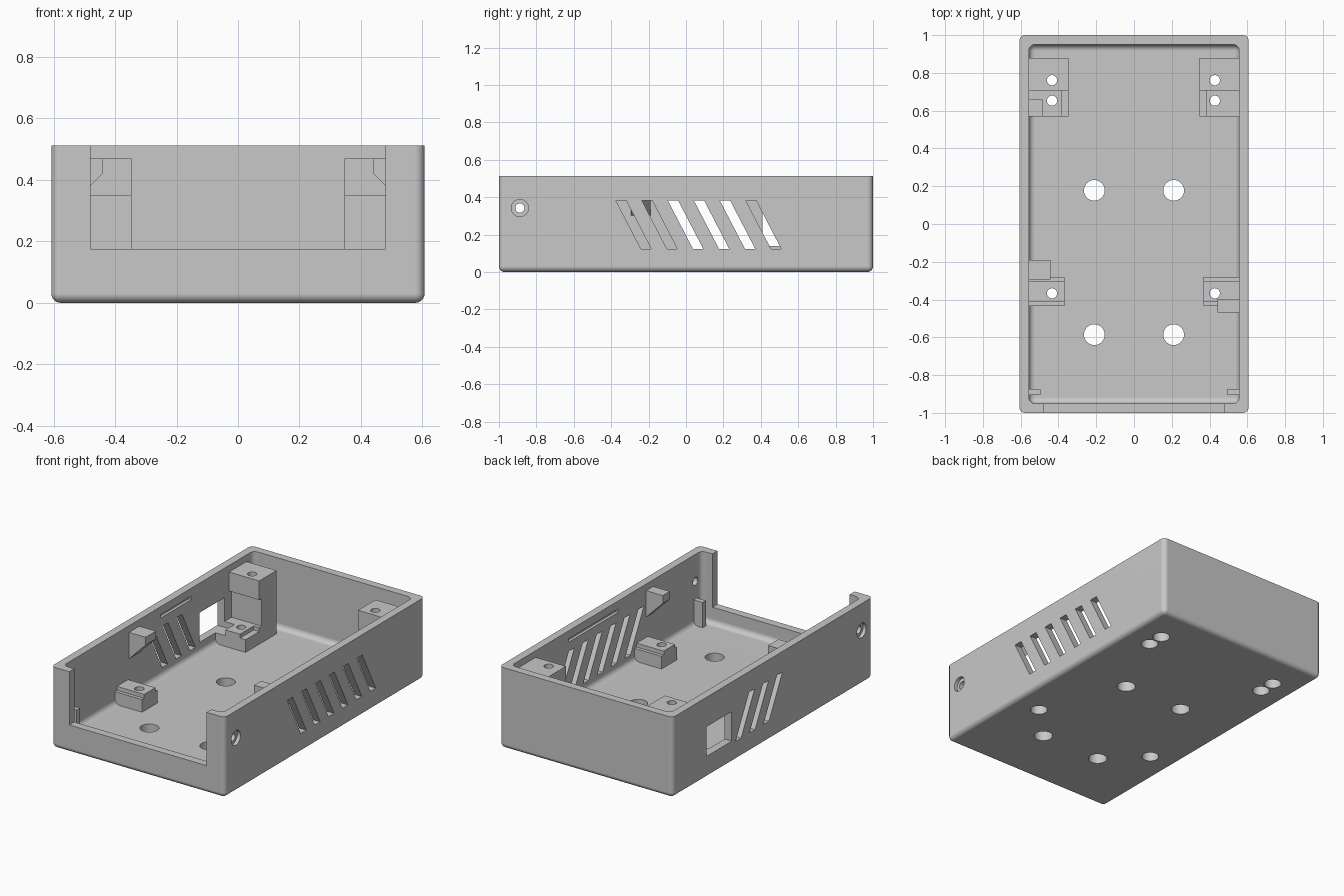
import bpy, bmesh, math
from mathutils import Matrix, Vector

cube = bpy.data.objects.get("Cube")
if cube:
    bpy.data.objects.remove(cube, do_unlink=True)

grey = bpy.data.materials.new("light grey plastic")
grey.use_nodes = True
GREY = (0.58, 0.58, 0.58, 1)
grey.diffuse_color = GREY
grey.node_tree.nodes["Principled BSDF"].inputs["Base Color"].default_value = GREY


def finish(name, bm):
    bmesh.ops.recalc_face_normals(bm, faces=bm.faces)
    mesh = bpy.data.meshes.new(name)
    bm.to_mesh(mesh)
    bm.free()
    mesh.materials.append(grey)
    obj = bpy.data.objects.new(name, mesh)
    bpy.context.collection.objects.link(obj)
    return obj


def add_box(bm, x, y, z):
    """Box from three (low, high) ranges."""
    size = [r[1] - r[0] for r in (x, y, z)]
    mid = Vector([(r[0] + r[1]) / 2 for r in (x, y, z)])
    bmesh.ops.create_cube(
        bm, size=1, matrix=Matrix.Translation(mid) @ Matrix.Diagonal((*size, 1)))


def box(name, x, y, z):
    bm = bmesh.new()
    add_box(bm, x, y, z)
    return finish(name, bm)


def tub(name, x, y, z, radius):
    """Box with rounded upright corners and a rounded bottom rim."""
    bm = bmesh.new()
    add_box(bm, (-x, x), (-y, y), z)
    edges = [e for e in bm.edges if min(v.co.z for v in e.verts) < z[0] + 0.001]
    bmesh.ops.bevel(bm, geom=edges, offset=radius, segments=6, profile=0.5, affect='EDGES')
    return finish(name, bm)


def prism(name, points, axis, low, high):
    """Extrude a profile along x (points are y, z) or y (points are x, z)."""
    def place(p, t):
        return (t, p[0], p[1]) if axis == 'x' else (p[0], t, p[1])
    bm = bmesh.new()
    face = bm.faces.new([bm.verts.new(place(p, low)) for p in points])
    grown = bmesh.ops.extrude_face_region(bm, geom=[face])
    move = Vector(place((0, 0), high - low))
    bmesh.ops.translate(bm, vec=move, verts=[g for g in grown["geom"]
                                             if isinstance(g, bmesh.types.BMVert)])
    return finish(name, bm)


def stepped_pin(name, matrix, steps, sides=32):
    """Round pin along local z from (radius, height) steps."""
    bm = bmesh.new()
    rings = []
    for radius, height in steps:
        angles = [2 * math.pi * i / sides for i in range(sides)]
        rings.append([bm.verts.new((radius * math.cos(a), radius * math.sin(a), height))
                      for a in angles])
    for low, high in zip(rings, rings[1:]):
        for i in range(sides):
            j = (i + 1) % sides
            bm.faces.new((low[i], low[j], high[j], high[i]))
    bm.faces.new(rings[0])
    bm.faces.new(rings[-1])
    bm.transform(matrix)
    return finish(name, bm)


def boolean(obj, others, operation='DIFFERENCE'):
    """Apply booleans and remove the cutters."""
    for other in others:
        other.hide_render = True
        mod = obj.modifiers.new("cut", 'BOOLEAN')
        mod.operation, mod.object, mod.solver = operation, other, 'MANIFOLD'
    graph = bpy.context.evaluated_depsgraph_get()
    mesh = bpy.data.meshes.new_from_object(obj.evaluated_get(graph))
    obj.modifiers.clear()
    obj.data = mesh
    for other in others:
        bpy.data.objects.remove(other, do_unlink=True)


def smooth(obj):
    bpy.ops.object.select_all(action='DESELECT')
    obj.select_set(True)
    bpy.context.view_layer.objects.active = obj
    bpy.ops.object.shade_smooth_by_angle(angle=math.radians(30))
    obj.modifiers.new("flat_panels", 'WEIGHTED_NORMAL').keep_sharp = True


HEIGHT, FLOOR, LEDGE, SHELF = 0.512, 0.07, 0.15, 0.175
WALL_IN, WALL_OUT, EMBED = 0.557, 0.607, 0.575
POST_HOLE, REAR_HOLE, MIDDLE_HOLE = 0.761, 0.653, -0.367


def screw_hole(s, y):
    """Through hole with a wider screw head recess from below."""
    x = 0.428 if s > 0 else -0.434
    return stepped_pin("screw_cutter", Matrix.Translation((x, y, 0)),
                       [(0.05, -0.1), (0.05, 0.1), (0.027, 0.1), (0.027, 0.65)])


# Shell with rounded outside and inside
shell = tub("case_shell", WALL_OUT, 1, (0, HEIGHT), 0.03)
boolean(shell, [tub("cavity", WALL_IN, 0.95, (FLOOR, 0.8), 0.033)])

# Front opening and side window
cutters = [box("front_cutter", (-0.48, 0.48), (-1.1, -0.9), (SHELF, 0.8)),
           box("window_cutter", (-0.7, -0.5), (0.41, 0.66), (0.138, 0.325))]

# Slanted vents: six on one wall, three on the other
for i in range(6):
    y = -0.375 + 0.139 * i
    slot = [(y, 0.382), (y + 0.055, 0.382), (y + 0.19, 0.122), (y + 0.135, 0.122)]
    cutters.append(prism("vent_cutter", slot, 'x', 0.5, 0.7))
    if i in (2, 3, 4):
        cutters.append(prism("vent_cutter", slot, 'x', -0.7, -0.5))

# Lid grooves inside the walls
cutters += [box("groove_cutter", (-0.575, -0.5), (0.02, 0.33), (0.44, 0.462)),
            box("groove_cutter", (0.5, 0.575), (-0.12, 0.38), (0.44, 0.462))]

# Floor holes
cutters += [stepped_pin("floor_cutter", Matrix.Translation((x, y, 0)),
                        [(0.055, -0.2), (0.055, 0.2)])
            for x in (-0.21, 0.21) for y in (-0.586, 0.178)]

# Stepped side screw holes and the floor screw holes
for s in (-1, 1):
    aim = Matrix.Translation((0, -0.888, 0.342)) @ Matrix.Rotation(s * math.pi / 2, 4, 'Y')
    cutters.append(stepped_pin("side_cutter", aim, [(0.025, 0.5), (0.025, 0.585),
                                                    (0.046, 0.585), (0.046, 0.7)]))
    cutters += [screw_hole(s, y) for y in (POST_HOLE, REAR_HOLE, MIDDLE_HOLE)]
boolean(shell, cutters)
smooth(shell)

for s, side in ((-1, "right"), (1, "left")):
    def span(inner):
        return tuple(sorted((s * inner, s * EMBED)))

    # Tall corner post with a foot and a slightly proud head
    profile = [(0.706, 0.04), (0.88, 0.04), (0.88, 0.47), (0.706, 0.47),
               (0.706, 0.35), (0.73, 0.35), (0.73, SHELF), (0.706, SHELF)]
    post = prism(side + "_corner_post", profile, 'x', *span(0.346))

    # Low stepped rear support beside the post
    rear = box(side + "_rear_support", span(0.346), (0.57, 0.706), (0.04, LEDGE))
    boolean(rear, [box("top", span(0.385), (0.57, 0.706), (0.1, SHELF))], 'UNION')
    if s < 0:
        boolean(rear, [box("notch", (-0.6, -0.487), (0.5, 0.66), (0.138, 0.3))])

    # Stepped middle support
    middle = box(side + "_middle_support", span(0.367), (-0.435, -0.281), (0.04, LEDGE))
    boolean(middle, [box("top", span(0.367), (-0.414, -0.302), (0.1, SHELF))], 'UNION')
    for part, y in ((post, POST_HOLE), (rear, REAR_HOLE), (middle, MIDDLE_HOLE)):
        boolean(part, [screw_hole(s, y)])
        smooth(part)

    # Wedge clip under the lid
    ys = (-0.293, -0.19) if s < 0 else (-0.468, -0.398)
    wedge = [(s * EMBED, 0.285), (s * 0.441, 0.42), (s * 0.441, 0.47), (s * EMBED, 0.47)]
    prism(side + "_lid_clip", wedge, 'y', *ys)

    # Upright rib behind the front wall
    box(side + "_front_rib", span(0.495), (-0.905, -0.873), (0.04, 0.23))
